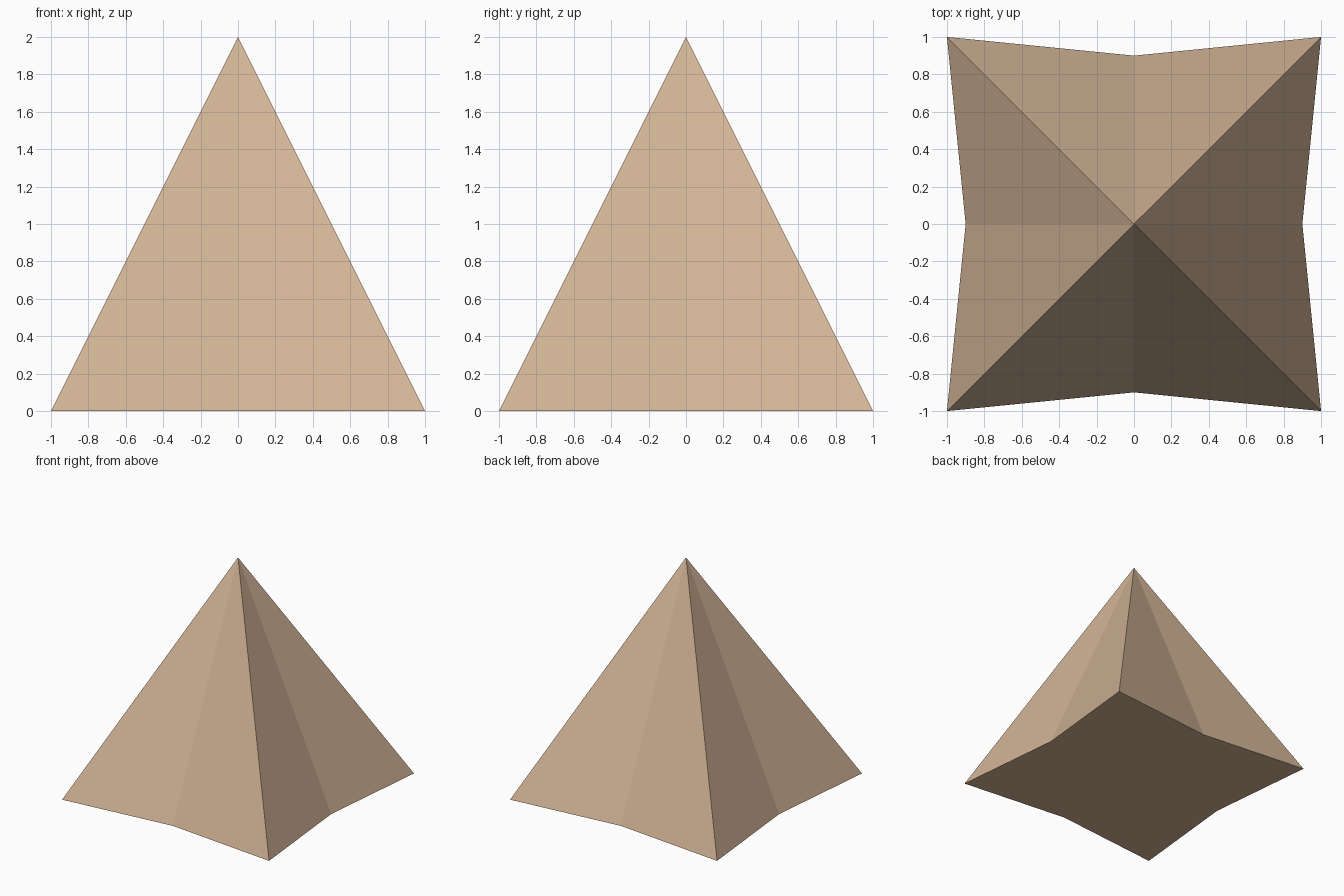
import bpy, bmesh, math

if "Cube" in bpy.data.objects:
    bpy.data.objects.remove(bpy.data.objects["Cube"])

# Sandstone colour
stone = bpy.data.materials.new("sandstone")
stone.diffuse_color = (0.645, 0.456, 0.305, 1.0)
stone.use_nodes = True
stone.node_tree.nodes["Principled BSDF"].inputs["Base Color"].default_value = stone.diffuse_color

# Eight-sided pyramid: corners at 1, side midpoints pressed in to 0.9
bm = bmesh.new()
base = []
for i in range(8):
    a = math.radians(45 * i)
    r = 0.9 if i % 2 == 0 else math.sqrt(2)
    base.append(bm.verts.new((r * math.cos(a), r * math.sin(a), 0)))
apex = bm.verts.new((0, 0, 2))

# Sloping faces
for i in range(8):
    bm.faces.new((base[i], base[(i + 1) % 8], apex))
# Flat underside
bm.faces.new(base[::-1])

mesh = bpy.data.meshes.new("pyramid")
bm.to_mesh(mesh)
bm.free()
mesh.materials.append(stone)
bpy.context.collection.objects.link(bpy.data.objects.new("pyramid", mesh))
